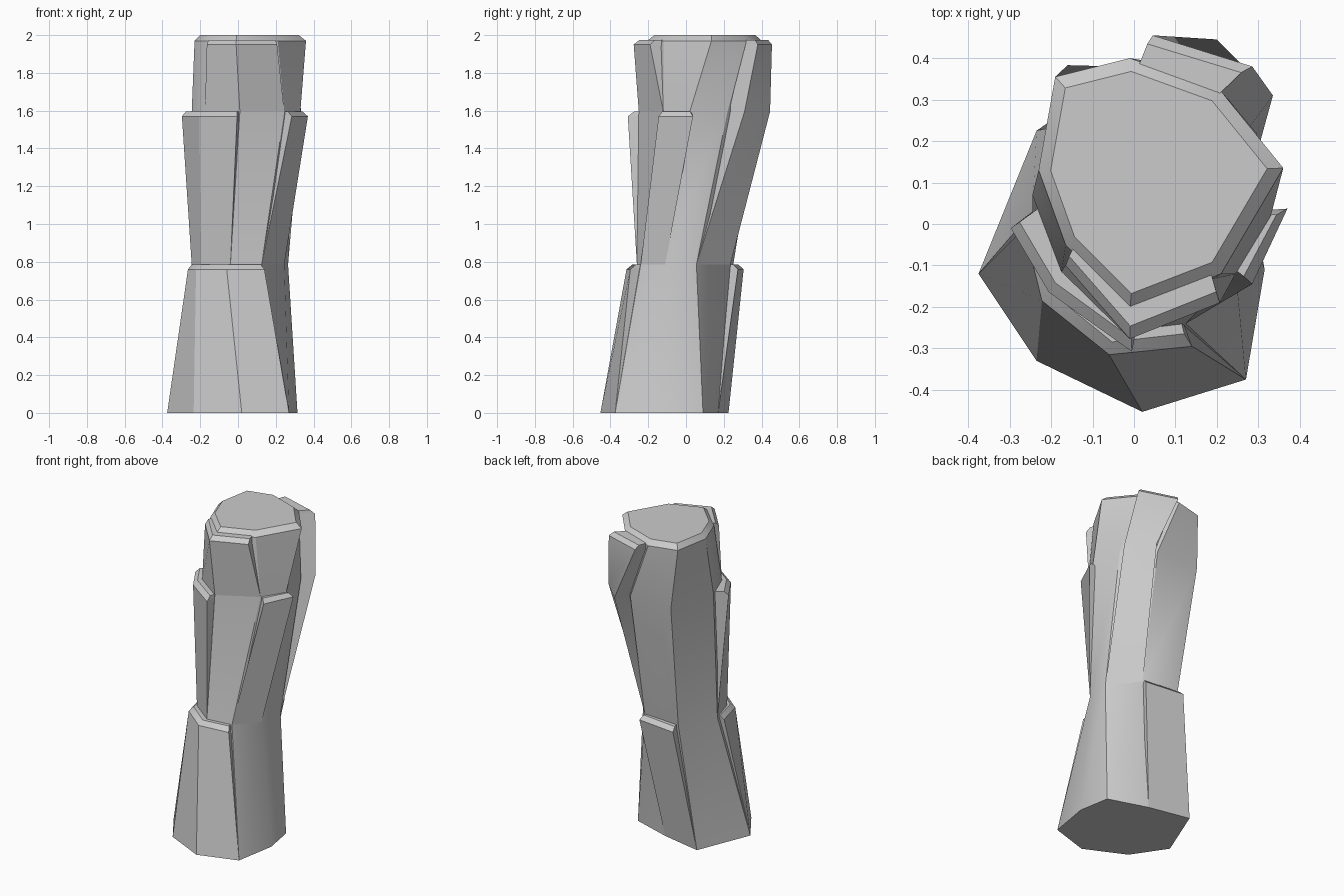
import bpy
from mathutils import Vector

if "Cube" in bpy.data.objects:
    bpy.data.objects.remove(bpy.data.objects["Cube"])

# Eight-sided core cross-sections, twisting as they rise (same corner order)
Z = [0.0, 0.785, 1.595, 1.97]
RINGS = [
    [(.315, -.11), (.28, .09), (.03, .17), (-.235, .225), (-.375, -.12), (-.235, -.33), (.02, -.453), (.27, -.375)],
    [(.245, -.11), (.265, .055), (.13, .235), (-.12, .25), (-.245, .03), (-.195, -.14), (-.04, -.26), (.125, -.24)],
    [(.33, .02), (.295, .22), (.135, .375), (-.16, .383), (-.245, .07), (-.175, -.115), (.01, -.25), (.245, -.12)],
    [(.36, .135), (.21, .32), (-.01, .40), (-.19, .355), (-.23, .13), (-.165, -.05), (-.01, -.205), (.21, -.12)],
]


def core_point(level, i):
    return Vector((*RINGS[level][i], Z[level]))


def loft(name, rings):
    """Skin a list of closed rings and cap both ends."""
    n = len(rings[0])
    verts = [p for r in rings for p in r]
    faces = [(k * n + i, k * n + (i + 1) % n, (k + 1) * n + (i + 1) % n, (k + 1) * n + i)
             for k in range(len(rings) - 1) for i in range(n)]
    last = (len(rings) - 1) * n
    faces += [tuple(reversed(range(n))), tuple(range(last, last + n))]
    mesh = bpy.data.meshes.new(name)
    mesh.from_pydata(verts, [], faces)
    ob = bpy.data.objects.new(name, mesh)
    bpy.context.collection.objects.link(ob)
    bpy.ops.object.select_all(action='DESELECT')
    ob.select_set(True)
    bpy.context.view_layer.objects.active = ob
    bpy.ops.object.mode_set(mode='EDIT')
    bpy.ops.mesh.select_all(action='SELECT')
    bpy.ops.mesh.normals_make_consistent(inside=False)
    bpy.ops.object.mode_set(mode='OBJECT')
    bpy.ops.object.shade_smooth_by_angle(angle=0.52)
    return ob


def slab(name, corners, level, outers, bevel=0.025):
    """Wedge of rock peeling off the core: flush at its base, with a stepped
    and chamfered top. outers holds one row of outer points per upper level."""
    rings = []

    def ring(outer, lev):
        axis = sum((core_point(lev, i) for i in range(8)), Vector()) / 8
        inner = []
        for p, i in zip(outer, corners):
            q = core_point(lev, i).lerp(axis, 0.2)
            q.z = p.z
            inner.append(q)
        return outer + inner[::-1]

    rings.append(ring([core_point(level, i) for i in corners], level))
    for k, row in enumerate(outers):
        lev = level + 1 + k
        top = k == len(outers) - 1
        z = Z[lev] - (bevel if top and lev < 3 else 0)
        if lev == 3:
            z = 1.95
        outer = [Vector((x, y, z)) for x, y in row]
        rings.append(ring(outer, lev))
        if top:
            mid = sum(outer, Vector()) / len(outer)
            cap = []
            for p, i in zip(outer, corners):
                c = core_point(lev, i)
                c.z = z
                q = p + (c - p).normalized() * 0.028
                q = q.lerp(mid, 0.05)
                q.z = z + bevel
                cap.append(q)
            rings.append(ring(cap, lev))
    return loft(name, rings)


# Main pillar with chamfered top
core = [[core_point(k, i) for i in range(8)] for k in range(4)]
centre = sum(core[3], Vector()) / 8
core.append([Vector((*p.lerp(centre, 0.115).xy, 2.0)) for p in core[3]])
loft("pillar_core", core)

# Lower slabs
slab("lower_front_slab", [4, 5, 6, 7], 0,
     [[(-.265, -.01), (-.222, -.185), (-.06, -.315), (.14, -.295)]])
slab("lower_back_slab", [2, 3], 0, [[(.14, .275), (-.12, .305)]])

# Middle slabs
slab("middle_front_slab", [4, 5, 6], 1,
     [[(-.297, -.01), (-.205, -.165), (-.005, -.308)]])
slab("middle_right_slab", [7, 0], 1, [[(.285, -.145), (.37, .037)]])

# Upper slabs
slab("upper_front_slab", [5, 6, 7], 2,
     [[(-.165, -.1), (-.01, -.277), (.207, -.19)]])
slab("upper_back_slab", [1, 2], 1,
     [[(.335, .31), (.2, .445)], [(.285, .38), (.045, .455)]])
